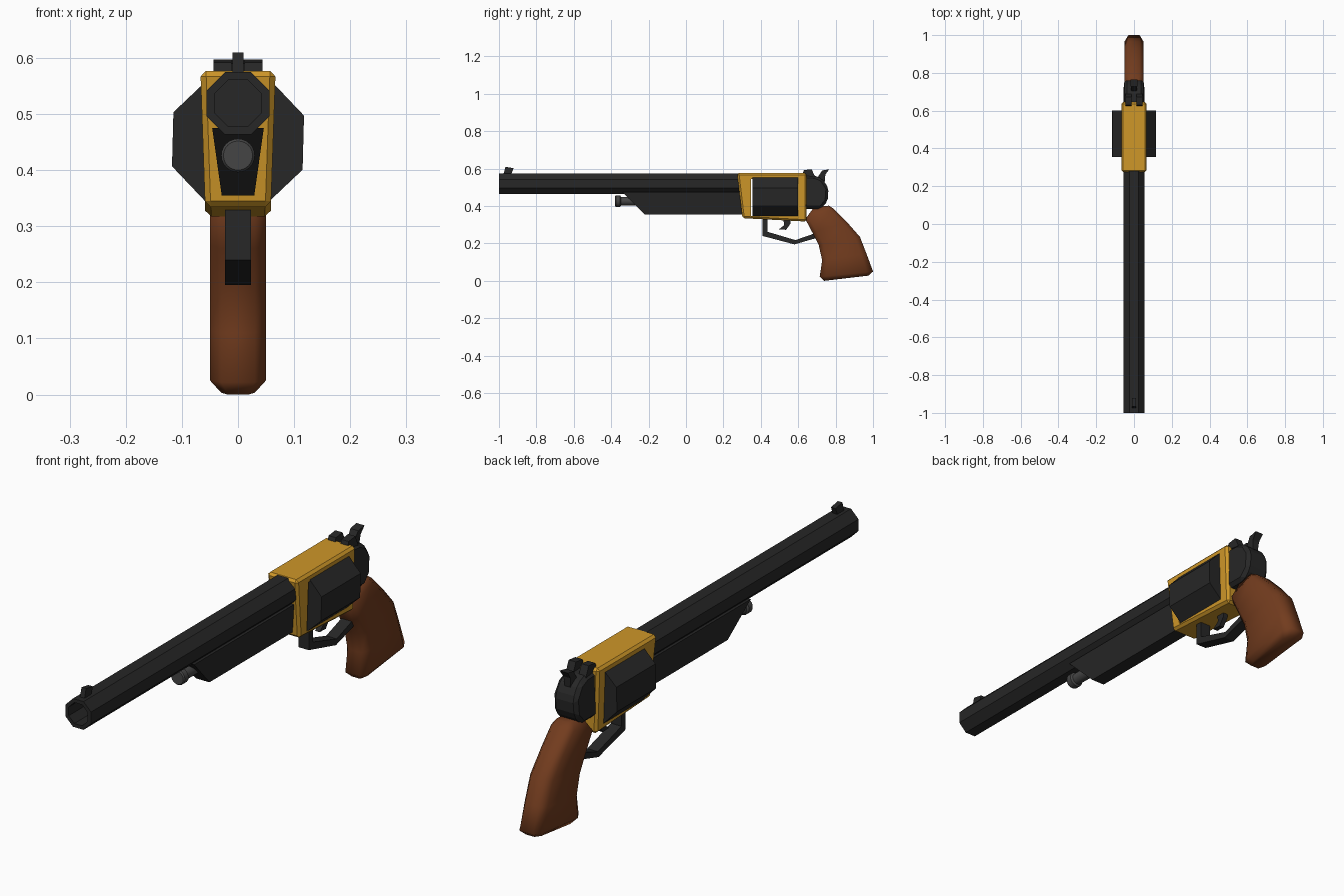
import bpy, bmesh, math
from mathutils import Vector

if "Cube" in bpy.data.objects:
    bpy.data.objects.remove(bpy.data.objects["Cube"])


def material(name, rgb):
    m = bpy.data.materials.new(name)
    m.diffuse_color = (*rgb, 1)
    m.use_nodes = True
    m.node_tree.nodes["Principled BSDF"].inputs["Base Color"].default_value = m.diffuse_color
    return m


STEEL = material("dark_steel", (0.02, 0.02, 0.02))
BRASS = material("brass", (0.62, 0.31, 0.022))
WOOD = material("wood", (0.17, 0.045, 0.013))
GREY = material("grey_steel", (0.06, 0.06, 0.06))


def finish(bm, name, mat, bevel=0.0):
    bmesh.ops.recalc_face_normals(bm, faces=bm.faces)
    me = bpy.data.meshes.new(name)
    bm.to_mesh(me)
    bm.free()
    ob = bpy.data.objects.new(name, me)
    bpy.context.collection.objects.link(ob)
    if mat:
        me.materials.append(mat)
    if bevel:
        b = ob.modifiers.new("bevel", "BEVEL")
        b.width, b.segments, b.limit_method = bevel, 1, "ANGLE"
    return ob


def loft(name, rings, mat, bevel=0.0):
    """Skin closed rings of points and cap both ends."""
    bm = bmesh.new()
    vs = [[bm.verts.new(p) for p in r] for r in rings]
    n = len(rings[0])
    for a, b in zip(vs, vs[1:]):
        for i in range(n):
            j = (i + 1) % n
            bm.faces.new((a[i], a[j], b[j], b[i]))
    bm.faces.new(vs[0])
    bm.faces.new(vs[-1])
    return finish(bm, name, mat, bevel)


def prism(name, profile, low, high, mat, bevel=0.0, x=0.0):
    """Side profile (y, z) widened across x, half width low at the bottom to high at the top."""
    zs = [p[1] for p in profile]
    z0, z1 = min(zs), max(zs)
    def ring(s):
        return [(x + s * (low + (high - low) * (z - z0) / (z1 - z0)), y, z) for y, z in profile]
    return loft(name, [ring(-1), ring(1)], mat, bevel)


def ngon(n, r, y, z, turn):
    return [(r * math.cos(turn + i * math.tau / n), y, z + r * math.sin(turn + i * math.tau / n))
            for i in range(n)]


def lathe(name, steps, n, z, turn, mat):
    return loft(name, [ngon(n, r, y, z, turn) for y, r in steps], mat)


# Octagonal barrel with a hollow muzzle
T8 = math.radians(22.5)
lathe("barrel", [(0.30, 0.0605), (-1.0, 0.0605), (-1.0, 0.045), (-0.75, 0.045)], 8, 0.519, T8, STEEL)
prism("front_sight", [(-0.976, 0.57), (-0.965, 0.61), (-0.922, 0.602), (-0.934, 0.57)], 0.01, 0.01, STEEL)

# Shroud and rod under the barrel
prism("under_barrel_shroud", [(-0.34, 0.475), (-0.22, 0.355), (0.32, 0.355), (0.32, 0.475)], 0.029, 0.046, STEEL)
rod = lathe("loading_rod", [(-0.38, 0.026), (-0.375, 0.03), (-0.352, 0.03), (-0.347, 0.023), (-0.20, 0.023)],
            24, 0.426, 0, GREY)

# Brass frame with a window through it
frame = prism("frame", [(0.273, 0.577), (0.645, 0.577), (0.645, 0.317), (0.302, 0.335)], 0.058, 0.067, BRASS, 0.01)
bm = bmesh.new()
bmesh.ops.create_cube(bm, size=1)
for v in bm.verts:
    v.co = Vector((v.co.x * 0.4, 0.4725 + v.co.y * 0.251, 0.446 + v.co.z * 0.198))
cutter = finish(bm, "window_cutter", None)
cutter.hide_render = True
cutter.display_type = "WIRE"
cut = frame.modifiers.new("window", "BOOLEAN")
cut.object, cut.operation, cut.solver = cutter, "DIFFERENCE", "EXACT"

# Eight sided rotating drum
lathe("drum", [(0.355, 0.126), (0.60, 0.126)], 8, 0.452, T8 - math.radians(1.5), STEEL)

# Rear block, rear sight prongs and hammer
prism("rear_block", [(0.63, 0.565), (0.69, 0.562), (0.73, 0.545), (0.762, 0.495), (0.757, 0.425),
                     (0.72, 0.385), (0.63, 0.385)], 0.055, 0.05, STEEL, 0.014)
for side, x in (("left", -0.028), ("right", 0.028)):
    prism("rear_sight_" + side, [(0.622, 0.565), (0.63, 0.592), (0.672, 0.597), (0.69, 0.555)],
          0.016, 0.016, STEEL, x=x)
prism("hammer", [(0.695, 0.54), (0.71, 0.563), (0.728, 0.59), (0.766, 0.597), (0.745, 0.568), (0.742, 0.53)],
      0.012, 0.018, STEEL)

# Trigger and its guard
prism("trigger", [(0.52, 0.335), (0.56, 0.335), (0.558, 0.305), (0.535, 0.273), (0.496, 0.275), (0.525, 0.298)],
      0.01, 0.01, STEEL)
prism("trigger_guard", [(0.41, 0.335), (0.41, 0.24), (0.58, 0.195), (0.70, 0.23), (0.70, 0.258),
                        (0.585, 0.218), (0.437, 0.262), (0.437, 0.335)], 0.023, 0.023, STEEL)

# Wooden grip: chamfered rings from the butt to the top
rings = []
for front, back, w in (((0.738, 0.0), (0.975, 0.028), 0.03), ((0.715, 0.022), (1.0, 0.05), 0.05),
                       ((0.728, 0.11), (0.965, 0.145), 0.05), ((0.71, 0.19), (0.93, 0.235), 0.05),
                       ((0.675, 0.26), (0.86, 0.315), 0.05), ((0.638, 0.33), (0.79, 0.385), 0.05),
                       ((0.685, 0.395), (0.765, 0.402), 0.035)):
    def at(t, x):
        return (x, front[0] + (back[0] - front[0]) * t, front[1] + (back[1] - front[1]) * t)
    c = w * 0.6
    rings.append([at(0, -c), at(0, c), at(0.12, w), at(0.88, w), at(1, c), at(1, -c), at(0.88, -w), at(0.12, -w)])
grip = loft("grip", rings, WOOD)

# Smooth shading on the round parts
for ob, angle in ((rod, 35), (grip, 65)):
    bpy.ops.object.select_all(action="DESELECT")
    ob.select_set(True)
    bpy.context.view_layer.objects.active = ob
    bpy.ops.object.shade_smooth_by_angle(angle=math.radians(angle))
